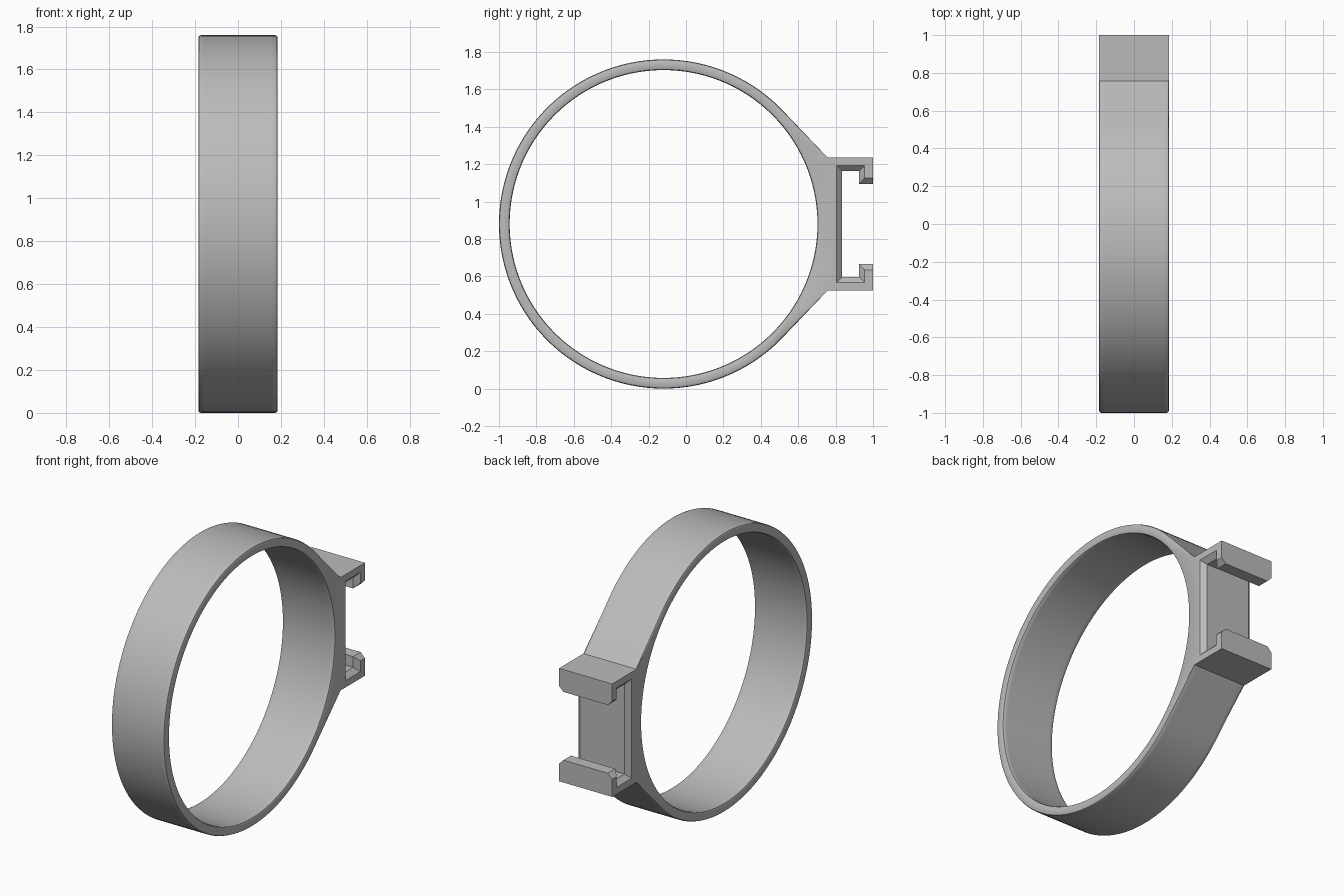
import bpy, bmesh
from math import sin, cos, radians

if "Cube" in bpy.data.objects:
    bpy.data.objects.remove(bpy.data.objects["Cube"], do_unlink=True)

CY, CZ = -0.12, 0.88            # ring centre
R_OUT, R_IN = 0.88, 0.823       # ring radii
HALF = 0.185                    # half width of the band
ROUND = 0.012                   # rounded ring edge
CHAMFER = 0.03                  # flared slot edge
SEGMENTS = 120


def on_circle(radius, degrees):
    a = radians(degrees)
    return CY + radius * cos(a), CZ + radius * sin(a)


def outer_outline(shrink, flare):
    """Ring arc, tangent shoulders and the C-shaped clip slot."""
    steps = SEGMENTS * 3 // 4
    points = [on_circle(R_OUT - shrink, 45 + 270 * i / steps) for i in range(steps + 1)]
    # Lower half of the clip: (y, height below the centre line)
    clip = [(0.757, 0.356), (1.0, 0.356),
            (1.0, 0.215 + flare), (0.925 + flare, 0.215 + flare),
            (0.925 + flare, 0.283 + flare), (0.835 - flare, 0.283 + flare)]
    points += [(y, CZ - d) for y, d in clip]
    points += [(y, CZ + d) for y, d in reversed(clip)]
    return points


def inner_outline(shrink):
    return [on_circle(R_IN + shrink, 360 * i / SEGMENTS) for i in range(SEGMENTS)]


def skin(bm, loops):
    """Join successive loops with quads."""
    for a, b in zip(loops, loops[1:]):
        n = len(a)
        for i in range(n):
            j = (i + 1) % n
            bm.faces.new((a[i], a[j], b[j], b[i]))


# Distance in from each side face, and the ring edge rounding there
half_sections = [(0.0, ROUND), (ROUND * 0.3, ROUND * 0.3), (ROUND, 0.0), (CHAMFER, 0.0)]
sections = [(-HALF + d, s, CHAMFER - d) for d, s in half_sections]
sections += [(-x, s, f) for x, s, f in reversed(sections)]

bm = bmesh.new()
outer, inner = [], []
for x, shrink, flare in sections:
    outer.append([bm.verts.new((x, y, z)) for y, z in outer_outline(shrink, flare)])
    inner.append([bm.verts.new((x, y, z)) for y, z in inner_outline(shrink)])
skin(bm, outer)
skin(bm, inner)

# Side faces between the outline and the ring opening
for k in (0, -1):
    rim = []
    for loop in (outer[k], inner[k]):
        rim += [bm.edges.get((loop[i - 1], loop[i])) for i in range(len(loop))]
    bmesh.ops.triangle_fill(bm, edges=rim, use_beauty=True)
bmesh.ops.recalc_face_normals(bm, faces=bm.faces)

mesh = bpy.data.meshes.new("clip_ring")
bm.to_mesh(mesh)
bm.free()
ring = bpy.data.objects.new("clip_ring", mesh)
bpy.context.collection.objects.link(ring)

# Plain grey material
grey = bpy.data.materials.new("grey_plastic")
grey.use_nodes = True
colour = (0.5, 0.5, 0.5, 1.0)
grey.diffuse_color = colour
grey.node_tree.nodes["Principled BSDF"].inputs["Base Color"].default_value = colour
mesh.materials.append(grey)

bpy.context.view_layer.objects.active = ring
ring.select_set(True)
bpy.ops.object.shade_smooth_by_angle(angle=radians(25))
